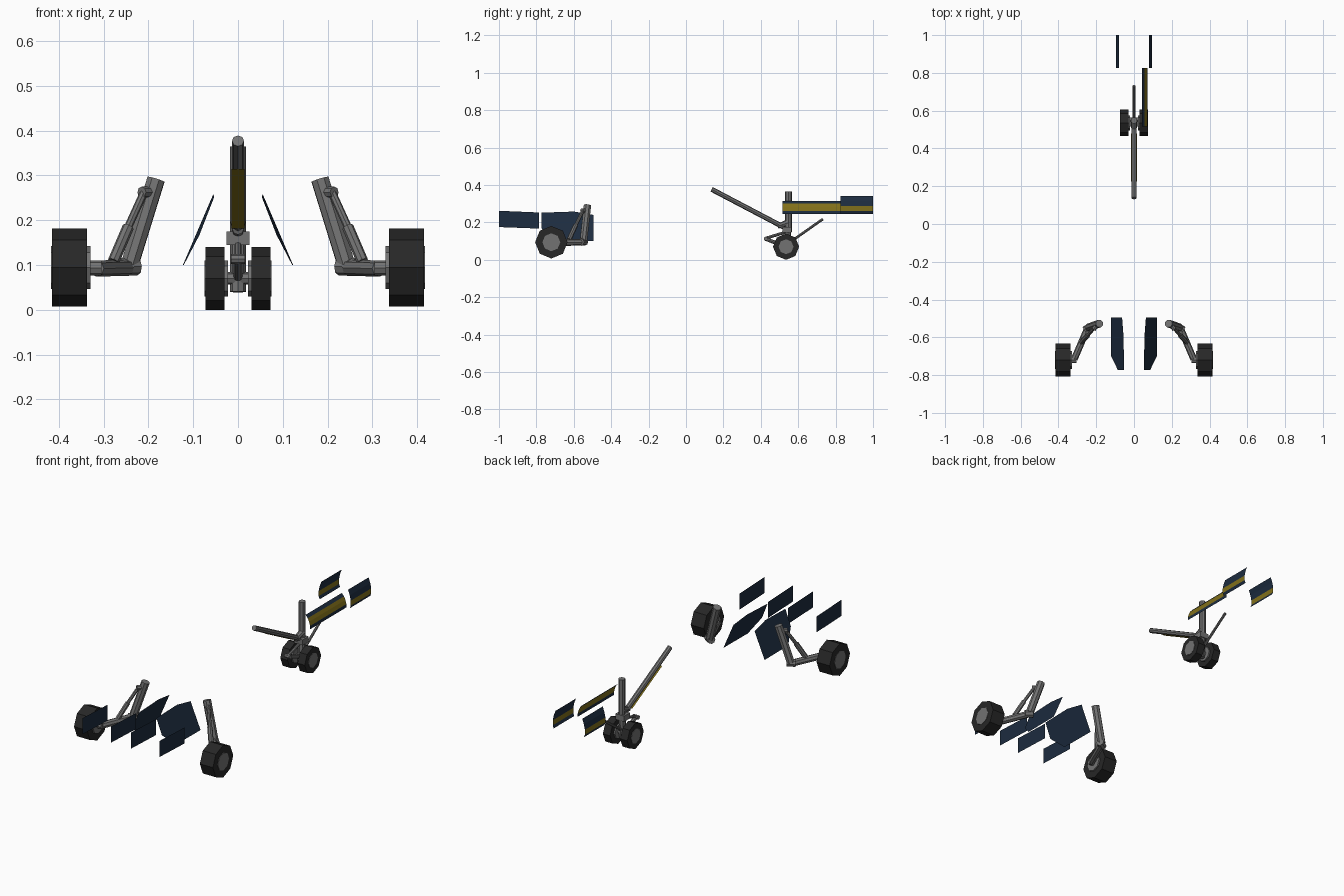
import bpy, bmesh
from mathutils import Vector

if "Cube" in bpy.data.objects:
    bpy.data.objects.remove(bpy.data.objects["Cube"])


def material(name, rgb):
    m = bpy.data.materials.new(name)
    m.diffuse_color = (*rgb, 1)
    m.use_nodes = True
    m.node_tree.nodes["Principled BSDF"].inputs["Base Color"].default_value = m.diffuse_color
    return m


METAL = material("metal_grey", (0.17, 0.17, 0.17))
RUBBER = material("rubber", (0.02, 0.02, 0.02))
NAVY = material("navy", (0.012, 0.025, 0.05))
YELLOW = material("yellow", (0.22, 0.16, 0.01))


def finish(name, bm, *mats):
    me = bpy.data.meshes.new(name)
    bm.to_mesh(me)
    bm.free()
    for m in mats:
        me.materials.append(m)
    ob = bpy.data.objects.new(name, me)
    bpy.context.collection.objects.link(ob)
    return ob


def rod(name, a, b, r, r2=None, mat=METAL, sides=8):
    """Faceted tube from a to b."""
    a, b = Vector(a), Vector(b)
    bm = bmesh.new()
    bmesh.ops.create_cone(bm, cap_ends=True, segments=sides, radius1=r,
                          radius2=r if r2 is None else r2, depth=(b - a).length)
    ob = finish(name, bm, mat)
    ob.rotation_mode = 'QUATERNION'
    ob.rotation_quaternion = (b - a).to_track_quat('Z', 'Y')
    ob.location = (a + b) / 2
    return ob


def box(name, c, size, mat=METAL):
    bm = bmesh.new()
    bmesh.ops.create_cube(bm, size=1)
    bmesh.ops.scale(bm, vec=size, verts=bm.verts)
    bmesh.ops.translate(bm, vec=c, verts=bm.verts)
    return finish(name, bm, mat)


def wheel(name, x, y, z, r, width, hub, inner):
    """Octagonal tyre with a hub; inner is the signed side facing the leg."""
    rod(name + "_tyre", (x - width / 2, y, z), (x + width / 2, y, z), r, mat=RUBBER)
    rod(name + "_hub", (x + inner * (width / 2 + 0.008), y, z),
        (x - inner * (width / 2 + 0.002), y, z), hub)


def sheet(name, pts, mat=NAVY):
    bm = bmesh.new()
    bm.faces.new([bm.verts.new(p) for p in pts])
    return finish(name, bm, mat)


def curved_door(name, profile, y0, y1, sx, yellow):
    """Thin door: an x-z profile swept along y, with yellow strips."""
    bm = bmesh.new()
    rows = [[bm.verts.new((sx * x, y, z)) for y in (y0, y1)] for x, z in profile]
    for i, (p, q) in enumerate(zip(rows, rows[1:])):
        f = bm.faces.new((p[0], p[1], q[1], q[0]))
        f.material_index = int(i in yellow)
    return finish(name, bm, NAVY, YELLOW)


# Main gear legs, wheels and doors, both sides
for side, s in (("left", -1), ("right", 1)):
    n = side + "_main_"
    knee = (s * 0.242, -0.548, 0.1)
    hip = (s * 0.183, -0.527, 0.291)
    rod(n + "strut", knee, hip, 0.021)
    rod(n + "knee_joint", (s * 0.225, -0.54, 0.097), (s * 0.262, -0.562, 0.095), 0.02)
    rod(n + "trailing_arm", (s * 0.245, -0.55, 0.094), (s * 0.316, -0.715, 0.092), 0.018)
    rod(n + "axle", (s * 0.305, -0.72, 0.093), (s * 0.35, -0.72, 0.093), 0.017)
    rod(n + "shock_lower", (s * 0.278, -0.625, 0.108), (s * 0.245, -0.59, 0.185), 0.013)
    rod(n + "shock_upper", (s * 0.245, -0.59, 0.185), (s * 0.21, -0.55, 0.262), 0.009)
    rod(n + "shock_mount", (s * 0.19, -0.53, 0.262), (s * 0.215, -0.557, 0.262), 0.013)
    wheel(n + "wheel", s * 0.376, -0.72, 0.094, 0.087, 0.078, 0.048, -s)

    # Slanted door beside the leg
    sheet(n + "door", [(s * x, y, z) for x, y, z in (
        (0.063, -0.495, 0.24), (0.055, -0.6, 0.258), (0.053, -0.772, 0.252),
        (0.086, -0.772, 0.167), (0.121, -0.70, 0.1), (0.123, -0.495, 0.1))])
    # Upright rear doors
    for pos, x in (("inner", 0.06), ("outer", 0.23)):
        sheet(f"{side}_rear_{pos}_door", [
            (s * x, -1, 0.262), (s * x, -0.785, 0.253),
            (s * x, -0.785, 0.167), (s * x, -1, 0.175)])

    # Nose wheels and forward nose doors
    wheel(side + "_nose_wheel", s * 0.0515, 0.535, 0.07, 0.07, 0.043, 0.04, -s)
    curved_door(side + "_nose_front_door",
                ((0.08, 0.342), (0.09, 0.315), (0.096, 0.287), (0.096, 0.26), (0.09, 0.245)),
                0.825, 1.0, s, (2,))

# Side door of the nose bay
curved_door("nose_side_door",
            ((0.043, 0.315), (0.056, 0.3), (0.064, 0.283), (0.07, 0.262), (0.071, 0.245)),
            0.515, 0.825, 1, (1, 2))

# Nose gear strut
rod("nose_strut", (0, 0.548, 0.15), (0, 0.548, 0.365), 0.0175)
rod("nose_piston", (0, 0.538, 0.04), (0, 0.545, 0.15), 0.018)
box("nose_collar", (0, 0.54, 0.16), (0.052, 0.05, 0.03))
rod("nose_axle", (-0.06, 0.535, 0.07), (0.06, 0.535, 0.07), 0.014)
# Drag brace, its bracket and the attached door
rod("drag_brace", (0, 0.52, 0.176), (0, 0.137, 0.377), 0.0135)
rod("brace_bracket", (0, 0.49, 0.18), (0, 0.55, 0.2), 0.013, 0.018)
sheet("brace_door", [(-0.015, 0.225, 0.314), (0.015, 0.225, 0.314),
                     (0.015, 0.48, 0.181), (-0.015, 0.48, 0.181)], YELLOW)
# Torque links and forward actuator
rod("torque_link_upper", (0, 0.425, 0.115), (0, 0.54, 0.15), 0.008)
rod("torque_link_lower", (0, 0.425, 0.112), (0, 0.535, 0.07), 0.01)
rod("torque_link_pin", (-0.016, 0.427, 0.113), (0.016, 0.427, 0.113), 0.011)
rod("forward_actuator", (0, 0.55, 0.09), (0, 0.732, 0.218), 0.007)
